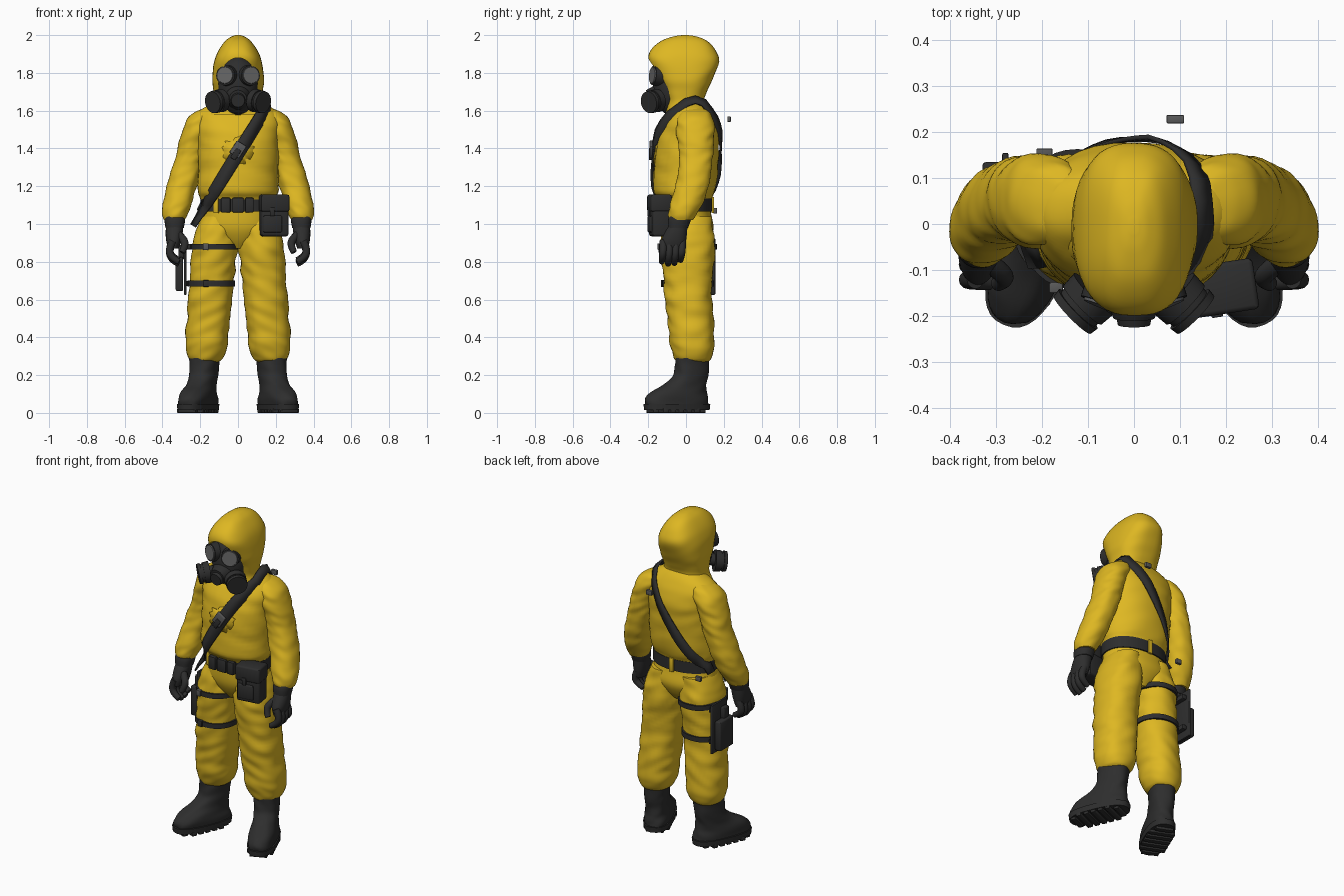
import bpy, bmesh, math
from mathutils import Vector, Matrix, noise

old = bpy.data.objects.get("Cube")
if old:
    bpy.data.objects.remove(old, do_unlink=True)


def material(name, color):
    m = bpy.data.materials.new(name)
    m.use_nodes = True
    m.diffuse_color = (*color, 1)
    m.node_tree.nodes["Principled BSDF"].inputs["Base Color"].default_value = (*color, 1)
    return m


SUIT = material("yellow suit", (0.73, 0.475, 0.016))
RUBBER = material("black rubber", (0.027, 0.027, 0.027))
LENS = material("grey lens", (0.13, 0.13, 0.13))
METAL = material("grey buckle", (0.1, 0.1, 0.1))
made = []


def register(name, data, mat, mirror=False):
    data.materials.append(mat)
    ob = bpy.data.objects.new(name, data)
    bpy.context.collection.objects.link(ob)
    if mirror:
        ob.modifiers.new("mirror", "MIRROR").use_mirror_merge = False
    made.append(ob)
    return ob


def finish(name, bm, mat, mirror=False):
    bmesh.ops.recalc_face_normals(bm, faces=bm.faces)
    me = bpy.data.meshes.new(name)
    bm.to_mesh(me)
    bm.free()
    return register(name, me, mat, mirror)


def smooth_rows(rows, steps):
    """Catmull-Rom interpolation of (x, y, z, rx, ry) rows."""
    out = []
    for i in range(len(rows) - 1):
        a, b, c, d = (rows[max(0, min(len(rows) - 1, i + k))] for k in (-1, 0, 1, 2))
        for s in range(steps):
            t = s / steps
            out.append([q + 0.5 * t * (r - p + t * (2 * p - 5 * q + 4 * r - e + t * (3 * (q - r) + e - p)))
                        for p, q, r, e in zip(a, b, c, d)])
    return out + [list(rows[-1])]


def loft(name, rows, mat, mirror=False, fold=0.0, power=2.2, steps=5, n=36, turn=None, freq=18):
    """Skin of stacked horizontal rings with soft cloth folds."""
    bm = bmesh.new()
    rings = []
    for x, y, z, rx, ry in smooth_rows(rows, steps):
        ring = []
        for i in range(n):
            a = math.tau * i / n
            c, s = math.cos(a), math.sin(a)
            k = 1 + fold * noise.noise(Vector((c * 1.3 + x, s * 1.3, z * freq + c)))
            px = math.copysign(abs(c) ** (2 / power), c) * rx * k
            py = math.copysign(abs(s) ** (2 / power), s) * ry * k
            ring.append(bm.verts.new((x + px, y + py, z)))
        rings.append(ring)
    for lo, hi in zip(rings, rings[1:]):
        for i in range(n):
            j = (i + 1) % n
            bm.faces.new((lo[i], lo[j], hi[j], hi[i]))
    bm.faces.new(rings[0])
    bm.faces.new(rings[-1])
    if turn:
        bmesh.ops.transform(bm, matrix=turn, verts=bm.verts)
    return finish(name, bm, mat, mirror)


def box(name, loc, size, mat, mirror=False, yaw=0.0, bevel=0.006, tilt=0.0, turn=None):
    bm = bmesh.new()
    m = Matrix.Translation(loc) @ Matrix.Rotation(yaw, 4, "Z") @ Matrix.Rotation(tilt, 4, "Y")
    bmesh.ops.create_cube(bm, size=1, matrix=(turn or Matrix()) @ m @ Matrix.Diagonal((*size, 1)))
    bmesh.ops.bevel(bm, geom=bm.edges[:], offset=bevel, segments=2, affect="EDGES", profile=0.5)
    return finish(name, bm, mat, mirror)


def disc(name, loc, r1, r2, depth, axis, mat, mirror=False):
    bm = bmesh.new()
    m = Matrix.Translation(loc) @ Vector(axis).to_track_quat("Z", "Y").to_matrix().to_4x4()
    bmesh.ops.create_cone(bm, cap_ends=True, segments=32, radius1=r1, radius2=r2, depth=depth, matrix=m)
    return finish(name, bm, mat, mirror)


def rod(name, pts, r, mat, mirror=False, taper=0.65):
    cu = bpy.data.curves.new(name, "CURVE")
    cu.dimensions, cu.bevel_depth, cu.bevel_resolution, cu.use_fill_caps = "3D", r, 4, True
    sp = cu.splines.new("NURBS")
    sp.points.add(len(pts) - 1)
    for i, p in enumerate(pts):
        sp.points[i].co = (*p, 1)
        sp.points[i].radius = 1 - (1 - taper) * (i / (len(pts) - 1)) ** 2
    sp.use_endpoint_u, sp.order_u = True, 3
    return register(name, cu, mat, mirror)


def ring_at(rows, z):
    """Linear (x, y, rx, ry) of a row stack at a height."""
    rows = sorted(rows, key=lambda r: r[2])
    z = max(rows[0][2], min(rows[-1][2], z))
    for a, b in zip(rows, rows[1:]):
        if z <= b[2]:
            t = (z - a[2]) / (b[2] - a[2])
            x, y, _, rx, ry = (p + t * (q - p) for p, q in zip(a, b))
            return x, y, rx, ry


def band(name, rows, z, height, mat, gap=0.008, flip=1):
    x, y, rx, ry = ring_at(rows, z)
    h = height / 2
    loft(name, [(x * flip, y, z + s * h, rx + gap, ry + gap) for s in (-1, 1)], mat, steps=1)


# Suit: jacket, trousers, sleeves
torso = [(0, -.005, 1.1, .185, .128), (0, -.005, 1.14, .2, .145), (0, -.008, 1.18, .214, .162), (0, 0, 1.28, .213, .168),
         (0, .005, 1.4, .215, .168), (0, .015, 1.48, .222, .16), (0, .025, 1.55, .225, .135), (0, .032, 1.6, .2, .105),
         (0, .03, 1.635, .145, .085), (0, .025, 1.665, .09, .06)]
hips = [(0, -.004, 1.14, .185, .13), (0, -.002, 1.06, .192, .134), (0, .008, .98, .192, .138), (0, .01, .92, .13, .115),
        (0, .01, .87, .05, .08)]
leg = [(.1, .01, 1.04, .09, .12), (.115, .01, .96, .11, .138), (.123, .01, .88, .12, .145), (.135, .01, .75, .118, .133),
       (.148, .014, .6, .117, .125), (.157, .025, .48, .114, .122), (.166, .033, .38, .112, .12),
       (.168, .035, .32, .106, .106), (.172, .035, .285, .09, .095), (.175, .035, .27, .07, .08)]
arm = [(.15, .05, 1.612, .03, .04), (.165, .05, 1.592, .066, .075), (.187, .05, 1.555, .082, .095),
       (.212, .05, 1.5, .08, .101), (.234, .053, 1.43, .077, .095), (.252, .053, 1.36, .076, .09),
       (.277, .045, 1.28, .077, .088), (.302, .028, 1.19, .08, .088), (.322, 0, 1.1, .075, .084),
       (.333, -.02, 1.05, .066, .072), (.337, -.025, 1.02, .054, .058)]
loft("jacket", torso, SUIT, fold=.04)
loft("trouser_seat", hips, SUIT)
loft("trouser_leg", leg, SUIT, True, fold=.075, steps=8)
loft("sleeve", arm, SUIT, True, fold=.08, steps=7, freq=22)

# Hood with a cut face opening
hood = loft("hood", [(0, .01, 1.58, .16, .12), (0, -.005, 1.64, .128, .1), (0, -.005, 1.7, .13, .115),
                     (0, -.005, 1.77, .137, .148), (0, -.012, 1.86, .126, .187), (0, -.015, 1.92, .102, .172),
                     (0, -.01, 1.97, .067, .12), (0, -.005, 1.993, .033, .06), (0, -.005, 2, .01, .015)],
            SUIT, fold=.02, n=48, power=2.6)
bm = bmesh.new()
bmesh.ops.create_cone(bm, cap_ends=True, segments=40, radius1=1, radius2=1, depth=1,
                      matrix=Matrix.Translation((0, -.27, 1.73)) @ Matrix.Diagonal((.104, .44, .15, 1))
                      @ Matrix.Rotation(math.pi / 2, 4, "X"))
cutter = finish("face_cutter", bm, SUIT)
cutter.hide_render = True
cutter.hide_viewport = True
cutter.display_type = "WIRE"
made.remove(cutter)
cut = hood.modifiers.new("face opening", "BOOLEAN")
cut.object, cut.operation, cut.solver = cutter, "DIFFERENCE", "EXACT"

# Gas mask
bm = bmesh.new()
bmesh.ops.create_uvsphere(bm, u_segments=32, v_segments=20, radius=1,
                          matrix=Matrix.Translation((0, -.075, 1.73)) @ Matrix.Diagonal((.106, .1, .155, 1)))
finish("mask_face", bm, RUBBER)
look = Vector((.36, -.93, .08)).normalized()
eye = Vector((.058, -.152, 1.785))
disc("eye_frame", eye, .056, .052, .05, look, RUBBER, True)
disc("eye_lens", eye + look * .025, .046, .043, .012, look, LENS, True)
disc("mask_snout", (0, -.165, 1.67), .075, .045, .08, (0, -1, -.15), RUBBER)
disc("outlet_valve", (0, -.205, 1.655), .042, .035, .03, (0, -1, -.15), RUBBER)
out = Vector((.7, -.68, -.15)).normalized()
can = Vector((.108, -.172, 1.65))
rod("filter_pipe", [(.03, -.13, 1.67), can], .036, RUBBER, True, 1)
for k, (r, d, off) in enumerate(((.062, .035, -.012), (.054, .02, .014), (.06, .018, .028))):
    disc("filter_part_%d" % k, can + out * off, r, r * .96, d, out, RUBBER, True)

# Gloves
loft("glove_cuff", [(.336, -.03, 1.05, .05, .054), (.335, -.035, 1.02, .054, .06), (.335, -.042, .98, .049, .054)],
     RUBBER, True, fold=.03)
loft("glove_palm", [(.335, -.042, .99, .046, .05), (.338, -.055, .95, .045, .06), (.34, -.066, .91, .04, .066),
                    (.342, -.07, .87, .028, .06)], RUBBER, True)
for i in range(4):
    y = -.12 + i * .033
    drop = (.0, .012, .008, -.008)[i]
    rod("finger_%d" % i, [(.345, y, .91), (.367, y, .865), (.352, y - .005, .82 - drop), (.312, y - .008, .8 - drop)],
        .021, RUBBER, True, .75)
rod("thumb", [(.33, -.075, .955), (.285, -.105, .92), (.28, -.122, .88), (.297, -.13, .85)], .022, RUBBER, True, .75)

# Boots, toes turned out
toe_out = Matrix.Translation((.178, .03, 0)) @ Matrix.Rotation(.4, 4, "Z") @ Matrix.Translation((0, -.03, 0))
loft("boot", [(0, -.055, .035, .075, .177), (0, -.055, .075, .077, .177), (0, -.045, .11, .074, .155),
              (0, -.008, .15, .068, .115), (0, .022, .195, .068, .094), (0, .03, .24, .072, .09), (0, .032, .29, .076, .09)],
     RUBBER, True, fold=.06, power=2.4, turn=toe_out)
loft("boot_sole", [(0, -.055, .015, .08, .182), (0, -.055, .048, .083, .186)], RUBBER, True, power=2.5, steps=1, turn=toe_out)
for i in range(7):
    y = -.195 + i * .045
    w = .1 if i in (0, 6) else .15
    box("sole_lug_%d" % i, (0, y, .012), (w, .03, .024), RUBBER, True, bevel=.003, turn=toe_out)

# Belt, loops, buckle and pouch
band("belt", hips, 1.1, .07, RUBBER, gap=.01)
for x, w in ((-.065, .05), (0, .06), (.06, .045)):
    box("belt_buckle", (x, -.148, 1.1), (w, .035, .078), RUBBER)
for x, y in ((0, .141), (-.115, -.121)):
    box("belt_loop", (x, y, 1.1), (.028, .014, .085), SUIT, yaw=x * 4, bevel=.003)
box("pouch_body", (.19, -.137, 1.035), (.145, .1, .2), RUBBER, yaw=.15, bevel=.012)
box("pouch_flap", (.19, -.14, 1.11), (.152, .112, .09), RUBBER, yaw=.15, bevel=.01)
box("pouch_pocket", (.183, -.186, 1.0), (.1, .022, .09), RUBBER, yaw=.15, bevel=.008)
box("pouch_clip", (.181, -.198, 1.065), (.025, .01, .045), RUBBER, yaw=.15, bevel=.003)


# Shoulder sling following the jacket
def jacket_y(x, z, side):
    _, cy, rx, ry = ring_at(torso, z)
    r = min(.95, abs(x) / rx)
    return cy + side * (ry * (1 - r ** 2.2) ** (1 / 2.2) + .011)


path = []
for i in range(15):
    x, z = -.238 + .388 * i / 14, .99 + .625 * i / 14
    path.append(Vector((x, jacket_y(x, z, -1), z)))
path += [Vector(p) for p in ((.153, 0, 1.643), (.148, .05, 1.658), (.143, .095, 1.642))]
for i in range(14):
    x, z = .13 - .34 * i / 13, 1.595 - .525 * i / 13
    path.append(Vector((x, jacket_y(x, z, 1), z)))
bm = bmesh.new()
pairs = []
for i, p in enumerate(path):
    along = path[min(i + 1, len(path) - 1)] - path[max(i - 1, 0)]
    outward = p - Vector((0, .02, min(p.z, 1.5)))
    across = along.cross(outward).normalized() * (.035 if i < 14 else .027)
    pairs.append((bm.verts.new(p - across), bm.verts.new(p + across)))
for a, b in zip(pairs, pairs[1:]):
    bm.faces.new((a[0], a[1], b[1], b[0]))
sling = finish("shoulder_sling", bm, RUBBER)
solid = sling.modifiers.new("thickness", "SOLIDIFY")
solid.thickness, solid.offset = .01, 0

# Sling buckles and crumpled chest patch
box("sling_buckle", (.0, -.184, 1.395), (.075, .016, .06), METAL, tilt=-1.0, bevel=.003)
box("sling_slider", (-.012, -.188, 1.37), (.03, .016, .06), RUBBER, tilt=.6, bevel=.003)
box("back_tag", (.09, .228, 1.555), (.038, .018, .028), METAL, bevel=.002)
box("hip_tag", (-.195, .155, 1.07), (.035, .018, .028), METAL, bevel=.002)
bm = bmesh.new()
rim = []
for i in range(28):
    a = math.tau * i / 28
    r = .078 + .03 * noise.noise(Vector((math.cos(a) * 3, math.sin(a) * 3, 5)))
    x, z = r * math.cos(a), 1.39 + .9 * r * math.sin(a)
    rim.append(bm.verts.new((x, jacket_y(x, z, -1) + .004, z)))
hub = bm.verts.new((0, jacket_y(0, 1.39, -1) + .004, 1.39))
for a, b in zip(rim, rim[1:] + rim[:1]):
    bm.faces.new((a, b, hub))
finish("chest_patch", bm, SUIT).modifiers.new("thickness", "SOLIDIFY").thickness = .006

# Thigh straps and holster on the outside of the right leg
for z, metal in ((.88, METAL), (.685, RUBBER)):
    band("thigh_strap", leg, z, .03, RUBBER, flip=-1)
    x, y, rx, ry = ring_at(leg, z)
    box("thigh_buckle", (-.17, y - ry - .004, z), (.03, .022, .036), metal, bevel=.003)
    box("holster_link", (-.262, .07, z), (.03, .12, .028), RUBBER, bevel=.003)
box("holster_panel", (-.28, .08, .775), (.014, .15, .3), RUBBER, bevel=.004)
box("holster_body", (-.31, .07, .735), (.04, .13, .18), RUBBER, bevel=.008)
box("holster_grip", (-.3, .05, .85), (.028, .05, .08), RUBBER, bevel=.008)

# Convert curves and shade smooth
bpy.ops.object.select_all(action="DESELECT")
for ob in made:
    if ob.type == "CURVE":
        ob.select_set(True)
        bpy.context.view_layer.objects.active = ob
bpy.ops.object.convert(target="MESH")
for ob in made:
    ob.select_set(True)
bpy.ops.object.shade_smooth_by_angle(angle=math.radians(45))
